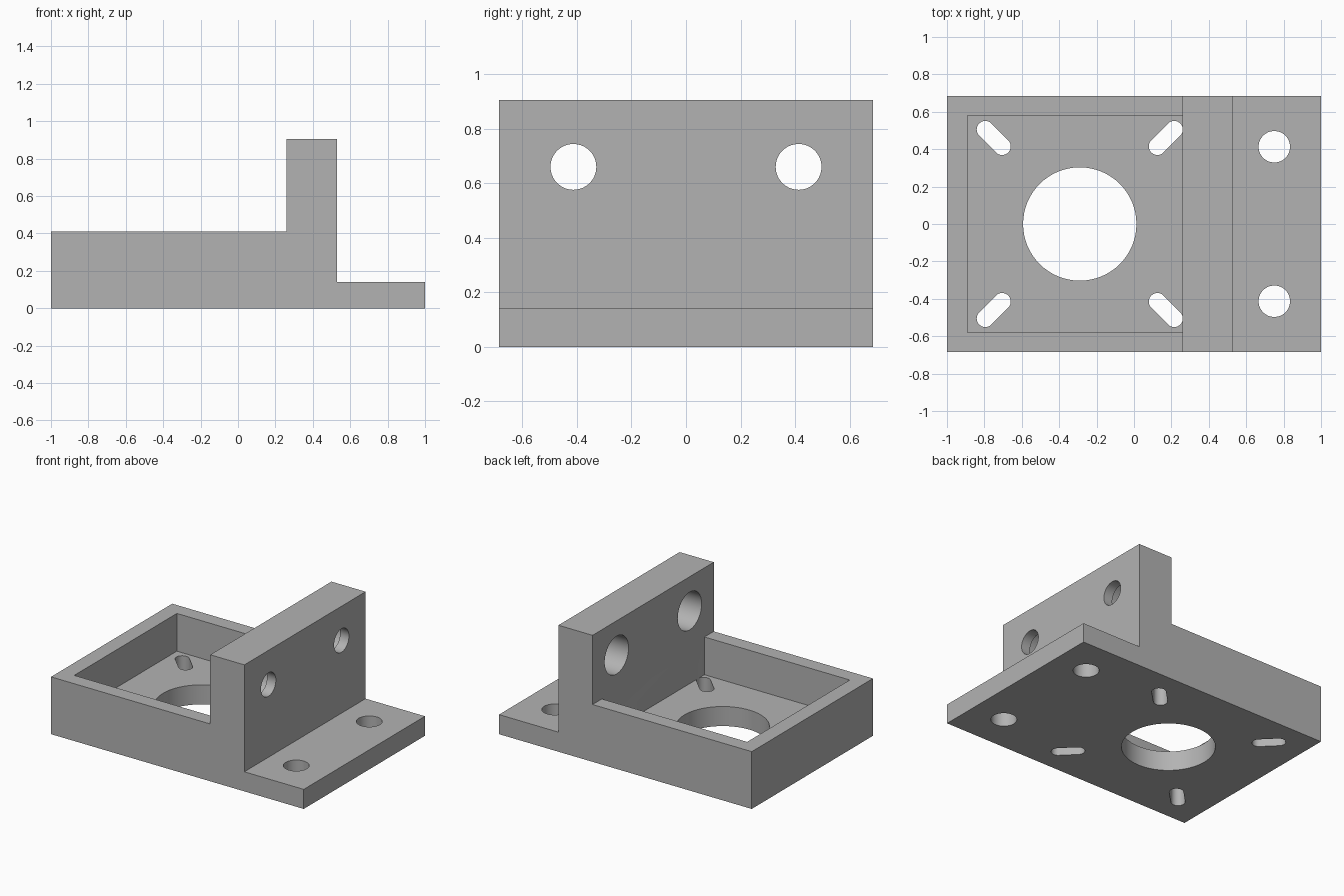
import bpy, bmesh, math
from mathutils import Matrix, Vector

cube = bpy.data.objects.get("Cube")
if cube:
    bpy.data.objects.remove(cube, do_unlink=True)

HALF_Y = 0.685
FLOOR, RIM, TOP = 0.14, 0.41, 0.905
WALL_L, WALL_R = 0.26, 0.53
BORE_X = -0.29

grey = bpy.data.materials.new("machined grey")
grey.use_nodes = True
colour = (0.45, 0.45, 0.45, 1)
grey.diffuse_color = colour
grey.node_tree.nodes["Principled BSDF"].inputs["Base Color"].default_value = colour


def prism(name, outline, direction):
    """Extrude a closed outline of 3D points into a solid."""
    bm = bmesh.new()
    face = bm.faces.new([bm.verts.new(p) for p in outline])
    new = bmesh.ops.extrude_face_region(bm, geom=[face])["geom"]
    bmesh.ops.translate(bm, vec=Vector(direction),
                        verts=[v for v in new if isinstance(v, bmesh.types.BMVert)])
    bmesh.ops.recalc_face_normals(bm, faces=bm.faces)
    mesh = bpy.data.meshes.new(name)
    bm.to_mesh(mesh)
    bm.free()
    mesh.materials.append(grey)
    obj = bpy.data.objects.new(name, mesh)
    bpy.context.collection.objects.link(obj)
    return obj


def capsule(radius, length=0.0, steps=32):
    """Outline of a circle, or of a slot along x when length is given."""
    pts = []
    for side in (1, -1):
        for i in range(steps + (length > 0)):
            a = math.pi * (i / steps - 0.5)
            pts.append(Vector((side * (radius * math.cos(a) + length / 2),
                               side * radius * math.sin(a), 0)))
    return pts


def cut(name, outline, direction):
    """Subtract a prism from the bracket."""
    cutter = prism(name, outline, direction)
    mod = bracket.modifiers.new(name, 'BOOLEAN')
    mod.operation, mod.solver, mod.object = 'DIFFERENCE', 'EXACT', cutter
    bpy.ops.object.modifier_apply(modifier=name)
    bpy.data.objects.remove(cutter, do_unlink=True)


def floor_cut(name, x, y, radius, length=0.0, angle=0.0):
    place = Matrix.Translation((x, y, -0.1)) @ Matrix.Rotation(angle, 4, 'Z')
    cut(name, [place @ p for p in capsule(radius, length)], (0, 0, FLOOR + 0.2))


def wall_cut(name, x, y, radius, depth):
    place = Matrix.Translation((x, y, 0.66)) @ Matrix.Rotation(math.pi / 2, 4, 'Y')
    cut(name, [place @ p for p in capsule(radius)], (depth, 0, 0))


# Stepped side profile: tray, upright wall and foot in one solid
profile = [(-1, 0), (1, 0), (1, FLOOR), (WALL_R, FLOOR), (WALL_R, TOP),
           (WALL_L, TOP), (WALL_L, RIM), (-1, RIM)]
bracket = prism("motor_bracket", [(x, -HALF_Y, z) for x, z in profile],
                (0, 2 * HALF_Y, 0))
bpy.context.view_layer.objects.active = bracket
bracket.select_set(True)

# Tray pocket
pocket = [(-0.89, -0.58), (WALL_L, -0.58), (WALL_L, 0.58), (-0.89, 0.58)]
cut("pocket", [(x, y, FLOOR) for x, y in pocket], (0, 0, 1))

# Large central bore
floor_cut("bore", BORE_X, 0, 0.303)

for sy in (-1, 1):
    # Diagonal adjustment slots
    for sx in (-1, 1):
        floor_cut("slot", BORE_X + sx * 0.46, sy * 0.46, 0.046, 0.127,
                  sx * sy * math.pi / 4)
    # Foot bolt hole
    floor_cut("foot_hole", 0.75, sy * 0.413, 0.084)
    # Wall bolt hole with a deep counterbore on the tray side
    wall_cut("wall_hole", WALL_L - 0.1, sy * 0.413, 0.084, 0.5)
    wall_cut("counterbore", WALL_L - 0.1, sy * 0.413, 0.135, 0.1 + 0.2)

bpy.ops.object.shade_smooth_by_angle(angle=math.radians(30))
